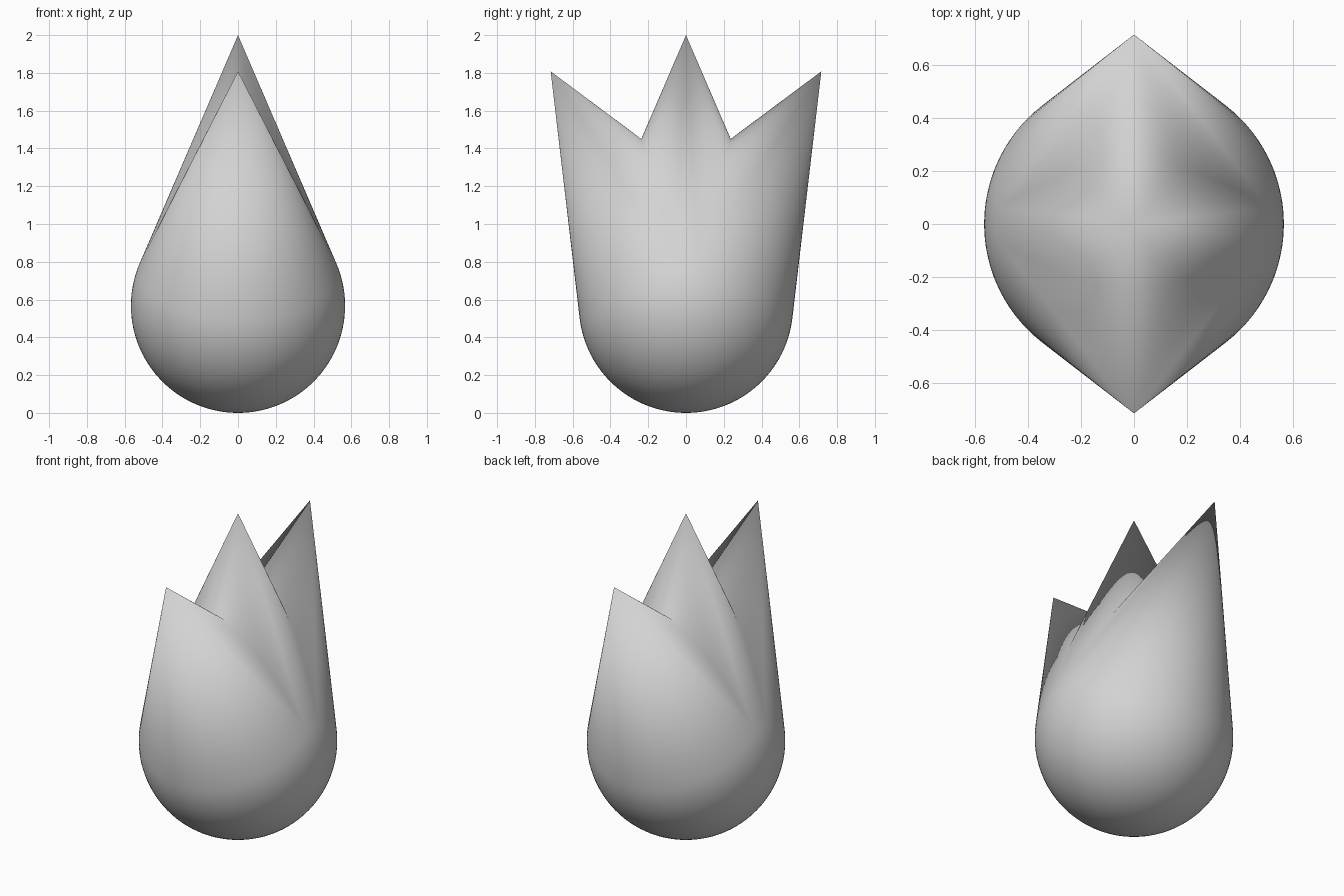
import bpy, bmesh
from math import sin, cos, asin, pi, radians
from mathutils import Matrix, Vector

cube = bpy.data.objects.get("Cube")
if cube:
    bpy.data.objects.remove(cube, do_unlink=True)

R = 0.567               # radius of the round bulb
TIP = 2.0 - R           # distance from bulb centre to a petal tip
LEAN = radians(30)      # lean of the outer petals
SEGMENTS, RINGS = 96, 40


def add_teardrop(bm):
    """Sphere with a tangent cone to a point, centred on the bulb centre."""
    tangent = asin(R / TIP)
    profile = [Vector((0, 0, TIP))]
    for i in range(RINGS + 1):
        a = tangent - (tangent + pi / 2) * i / RINGS
        profile.append(Vector((R * cos(a), 0, R * sin(a))))
    verts = [bm.verts.new(p) for p in profile]
    edges = [bm.edges.new(pair) for pair in zip(verts, verts[1:])]
    bmesh.ops.spin(bm, geom=verts + edges, cent=(0, 0, 0), axis=(0, 0, 1),
                   angle=2 * pi, steps=SEGMENTS, use_merge=True)
    bmesh.ops.remove_doubles(bm, verts=bm.verts[:], dist=1e-4)


def keep_side(bm, normal):
    """Cut through the bulb centre, keeping the side the normal points to."""
    bmesh.ops.bisect_plane(bm, geom=bm.verts[:] + bm.edges[:] + bm.faces[:],
                           dist=1e-5, plane_co=(0, 0, 0), plane_no=normal,
                           clear_inner=True)


def petal_mesh(lean, normals):
    bm = bmesh.new()
    add_teardrop(bm)
    bm.transform(Matrix.Rotation(-lean, 4, 'X'))
    for n in normals:
        keep_side(bm, n)
    mesh = bpy.data.meshes.new("petal_piece")
    bm.to_mesh(mesh)
    bm.free()
    return mesh


# Half of the middle petal and one outer petal meet on the halfway plane
halfway = Vector((0, cos(LEAN / 2), -sin(LEAN / 2)))
back = Vector((0, 1, 0))
pieces = [petal_mesh(0, [back, -halfway]), petal_mesh(LEAN, [back, halfway])]

# Join the pieces and mirror them front to back
bm = bmesh.new()
for mesh in pieces:
    bm.from_mesh(mesh)
    bpy.data.meshes.remove(mesh)
copy = bmesh.ops.duplicate(bm, geom=bm.verts[:] + bm.edges[:] + bm.faces[:])
for item in copy["geom"]:
    if isinstance(item, bmesh.types.BMVert):
        item.co.y = -item.co.y
bmesh.ops.remove_doubles(bm, verts=bm.verts[:], dist=2e-4)
bmesh.ops.recalc_face_normals(bm, faces=bm.faces[:])
bm.transform(Matrix.Translation((0, 0, R)))
for face in bm.faces:
    face.smooth = True
mesh = bpy.data.meshes.new("tulip_bloom")
bm.to_mesh(mesh)
bm.free()

# Plain grey finish
grey = bpy.data.materials.new("light_grey")
grey.use_nodes = True
colour = (0.65, 0.65, 0.65, 1)
grey.diffuse_color = colour
grey.node_tree.nodes["Principled BSDF"].inputs["Base Color"].default_value = colour
mesh.materials.append(grey)

bloom = bpy.data.objects.new("tulip_bloom", mesh)
bpy.context.collection.objects.link(bloom)
